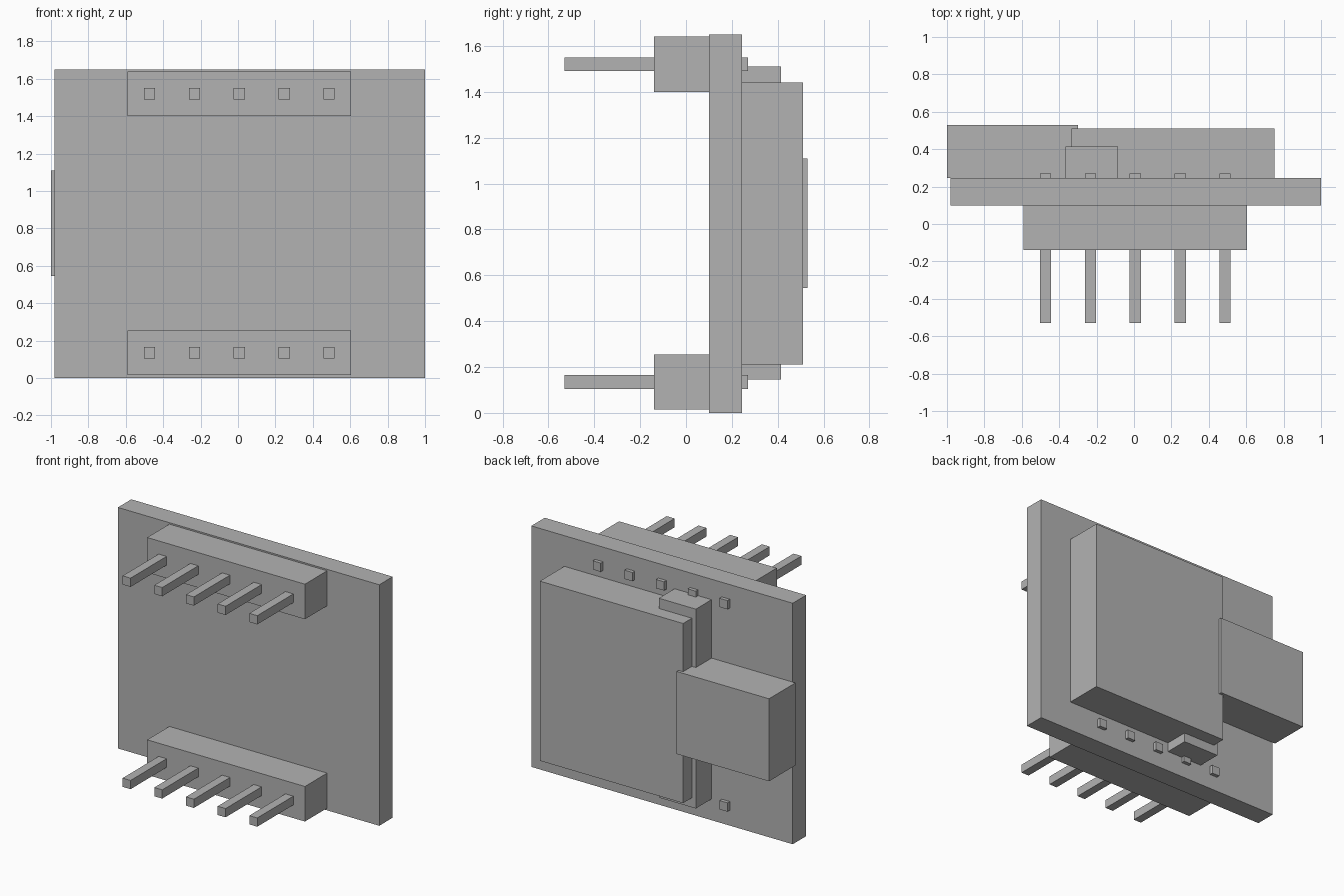
import bpy

default_cube = bpy.data.objects.get("Cube")
if default_cube:
    bpy.data.objects.remove(default_cube, do_unlink=True)

grey = bpy.data.materials.new("plain_grey")
grey.use_nodes = True
colour = (0.45, 0.45, 0.45, 1)
grey.diffuse_color = colour
grey.node_tree.nodes["Principled BSDF"].inputs["Base Color"].default_value = colour


def box(name, x, y, z):
    """Flat-sided box from its (low, high) extent on each axis."""
    bpy.ops.mesh.primitive_cube_add(size=1)
    obj = bpy.context.object
    obj.name = name
    for v in obj.data.vertices:
        v.co = [lo + (c + 0.5) * (hi - lo) for c, (lo, hi) in zip(v.co, (x, y, z))]
    obj.data.materials.append(grey)
    return obj


FRONT, BACK = 0.10, 0.245   # faces of the board
HEIGHT = 1.65
PIN_HALF = 0.03

# Circuit board
box("board", (-0.98, 1.0), (FRONT, BACK), (0, HEIGHT))

# Parts mounted on the back
box("main_block", (-0.335, 0.75), (BACK, 0.51), (0.21, 1.44))
box("inner_block", (-0.365, -0.085), (BACK, 0.415), (0.145, 1.51))
box("side_socket", (-1.0, -0.30), (BACK, 0.53), (0.545, 1.11))

# Pin headers along the bottom and top edges, pins passing through the board
for row, centre in (("bottom", 0.135), ("top", 1.52)):
    box(row + "_header", (-0.59, 0.605), (-0.14, FRONT), (centre - 0.12, centre + 0.12))
    for i in range(5):
        px = 0.007 + (i - 2) * 0.24
        box(f"{row}_pin_{i + 1}", (px - PIN_HALF, px + PIN_HALF), (-0.53, 0.27),
            (centre - PIN_HALF, centre + PIN_HALF))
